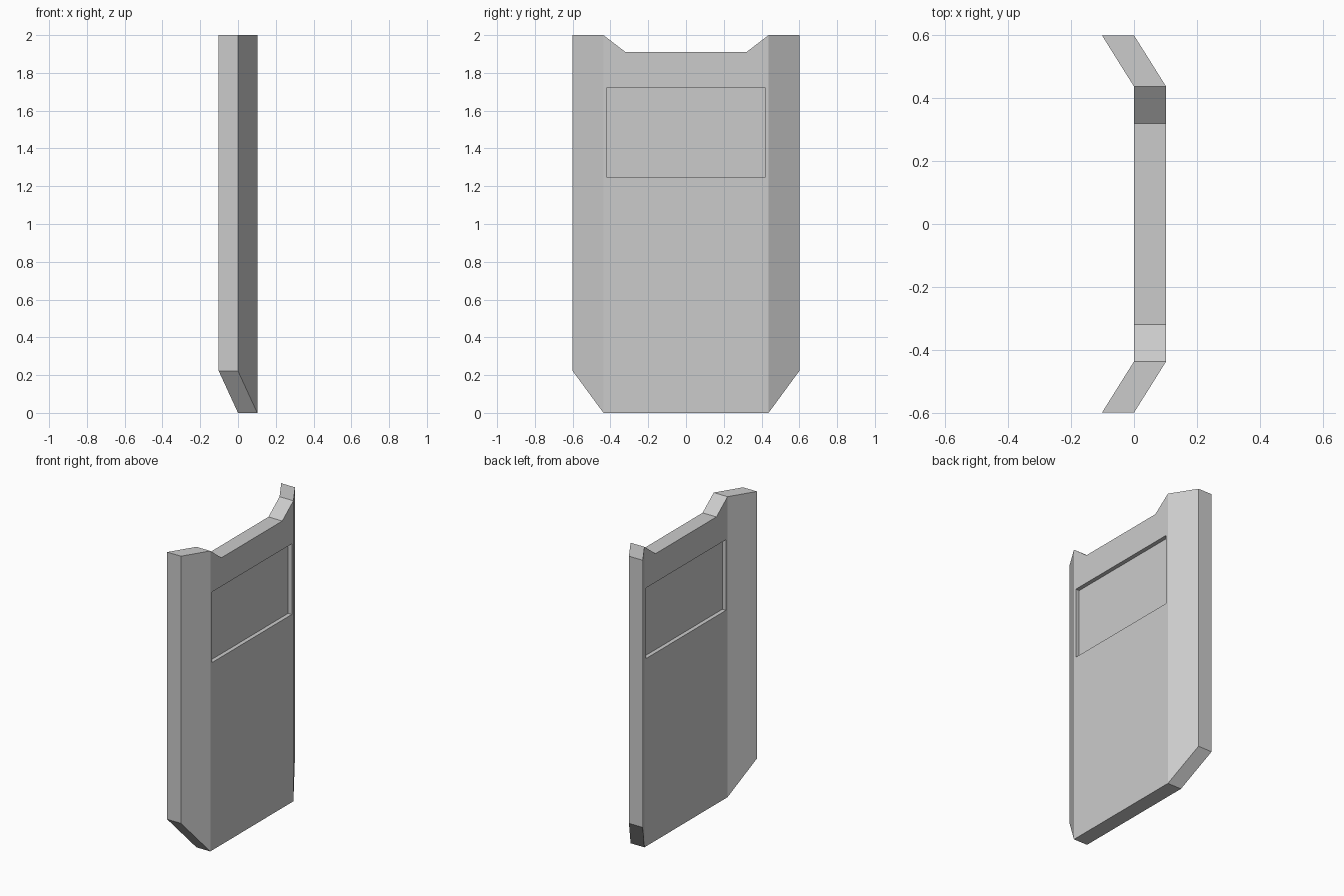
import bpy, bmesh

if "Cube" in bpy.data.objects:
    bpy.data.objects.remove(bpy.data.objects["Cube"])

T = 0.102             # plate thickness along x
FOLD, EDGE = 0.437, 0.6


def box(name, x0, x1, y, z0, z1):
    bpy.ops.mesh.primitive_cube_add(size=1, location=((x0 + x1) / 2, 0, (z0 + z1) / 2))
    ob = bpy.context.object
    ob.name = name
    ob.scale = (x1 - x0, 2 * y, z1 - z0)
    bpy.ops.object.transform_apply(location=False, rotation=False, scale=True)
    return ob


# Shield body: notched centre panel plus two swept-back wings, extruded along x
bm = bmesh.new()
half = [(FOLD, 0), (FOLD, 2), (0.32, 1.91)]
outline = half + [(-y, z) for y, z in reversed(half)]
centre = [bm.verts.new((0, y, z)) for y, z in outline]
bm.faces.new(centre)
for side, low, high in ((1, centre[0], centre[1]), (-1, centre[5], centre[4])):
    tip_low = bm.verts.new((-T, side * EDGE, 0.222))
    tip_high = bm.verts.new((-T, side * EDGE, 2))
    bm.faces.new((low, tip_low, tip_high, high) if side < 0 else (high, tip_high, tip_low, low))
bmesh.ops.recalc_face_normals(bm, faces=bm.faces)
ext = bmesh.ops.extrude_face_region(bm, geom=bm.faces[:], use_keep_orig=True)
bmesh.ops.translate(bm, vec=(T, 0, 0),
                    verts=[g for g in ext["geom"] if isinstance(g, bmesh.types.BMVert)])
bmesh.ops.recalc_face_normals(bm, faces=bm.faces)
mesh = bpy.data.meshes.new("shield_body")
bm.to_mesh(mesh)
bm.free()
body = bpy.data.objects.new("shield_body", mesh)
bpy.context.collection.objects.link(body)

# Window opening cut through the panel
cutter = box("window_cutter", -0.1, 0.2, 0.42, 1.25, 1.72)
cutter.hide_render = True
mod = body.modifiers.new("window", 'BOOLEAN')
mod.operation = 'DIFFERENCE'
mod.solver = 'EXACT'
mod.object = cutter
bpy.context.view_layer.objects.active = body
bpy.ops.object.modifier_apply(modifier=mod.name)
bpy.data.objects.remove(cutter)

# Viewing pane, recessed on both sides
box("window_pane", 0.027, T - 0.027, 0.42, 1.25, 1.72)
